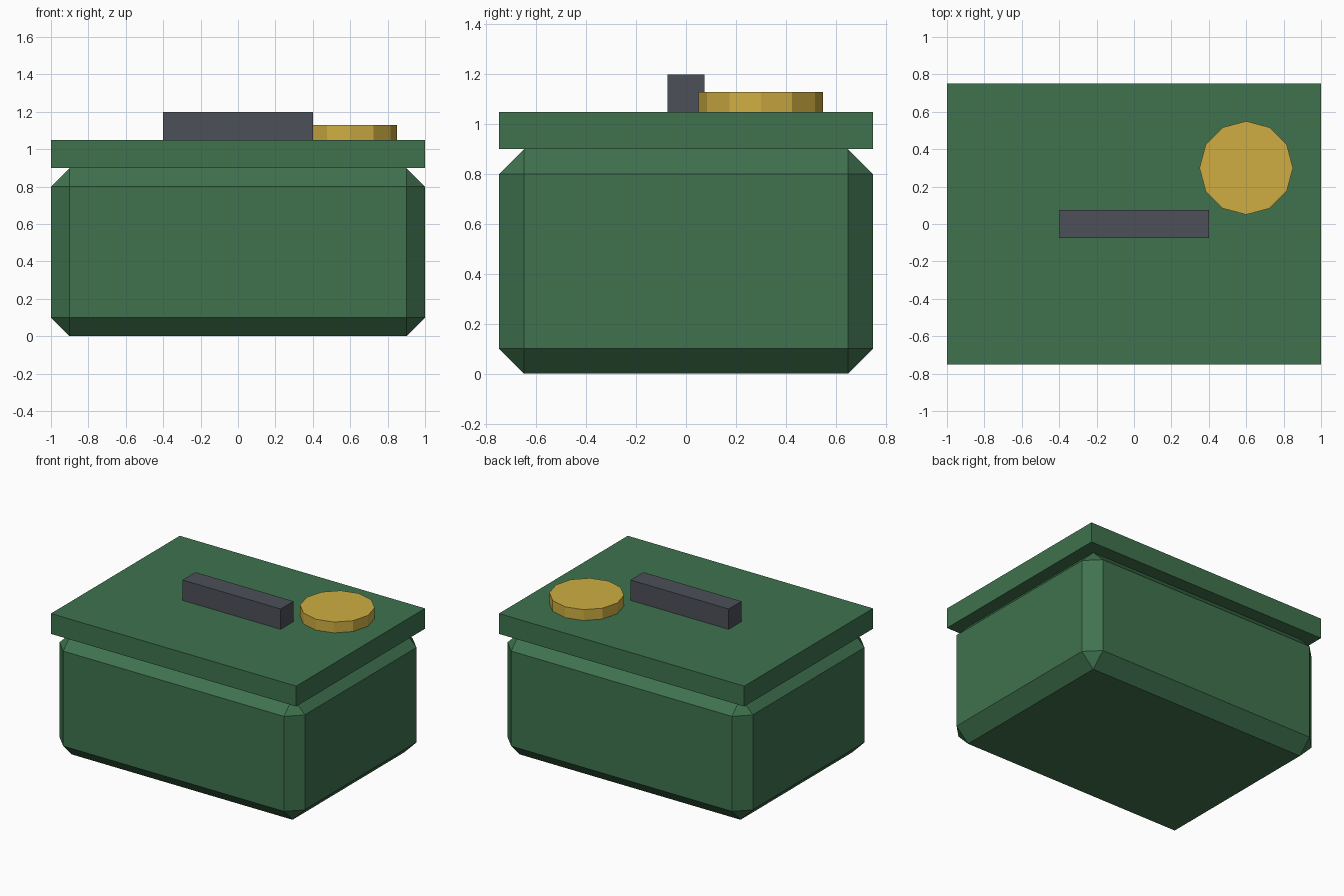
import bpy

default_cube = bpy.data.objects.get("Cube")
if default_cube:
    bpy.data.objects.remove(default_cube, do_unlink=True)


def make_material(name, rgb):
    mat = bpy.data.materials.new(name)
    mat.use_nodes = True
    color = (*rgb, 1.0)
    mat.diffuse_color = color
    mat.node_tree.nodes["Principled BSDF"].inputs["Base Color"].default_value = color
    return mat


def finish(name, mat):
    obj = bpy.context.object
    obj.name = name
    obj.data.name = name
    obj.data.materials.append(mat)
    return obj


def box(name, size, bottom, mat):
    bpy.ops.mesh.primitive_cube_add(size=1, location=(0, 0, bottom + size[2] / 2))
    obj = finish(name, mat)
    obj.scale = size
    bpy.ops.object.transform_apply(location=False, rotation=False, scale=True)
    return obj


green = make_material("dark green", (0.05, 0.17, 0.077))
grey = make_material("slate grey", (0.075, 0.08, 0.1))
gold = make_material("gold", (0.62, 0.42, 0.055))

# Chamfered container body
body = box("body", (2.0, 1.5, 0.9), 0.0, green)
bevel = body.modifiers.new("chamfer", "BEVEL")
bevel.width = 0.1
bevel.segments = 1

# Flat lid and its bar handle
box("lid", (2.0, 1.5, 0.15), 0.9, green)
box("handle", (0.8, 0.15, 0.15), 1.05, grey)

# Twelve-sided disc on the lid
bpy.ops.mesh.primitive_cylinder_add(vertices=12, radius=0.25, depth=0.08,
                                    location=(0.6, 0.3, 1.09))
finish("disc", gold)
